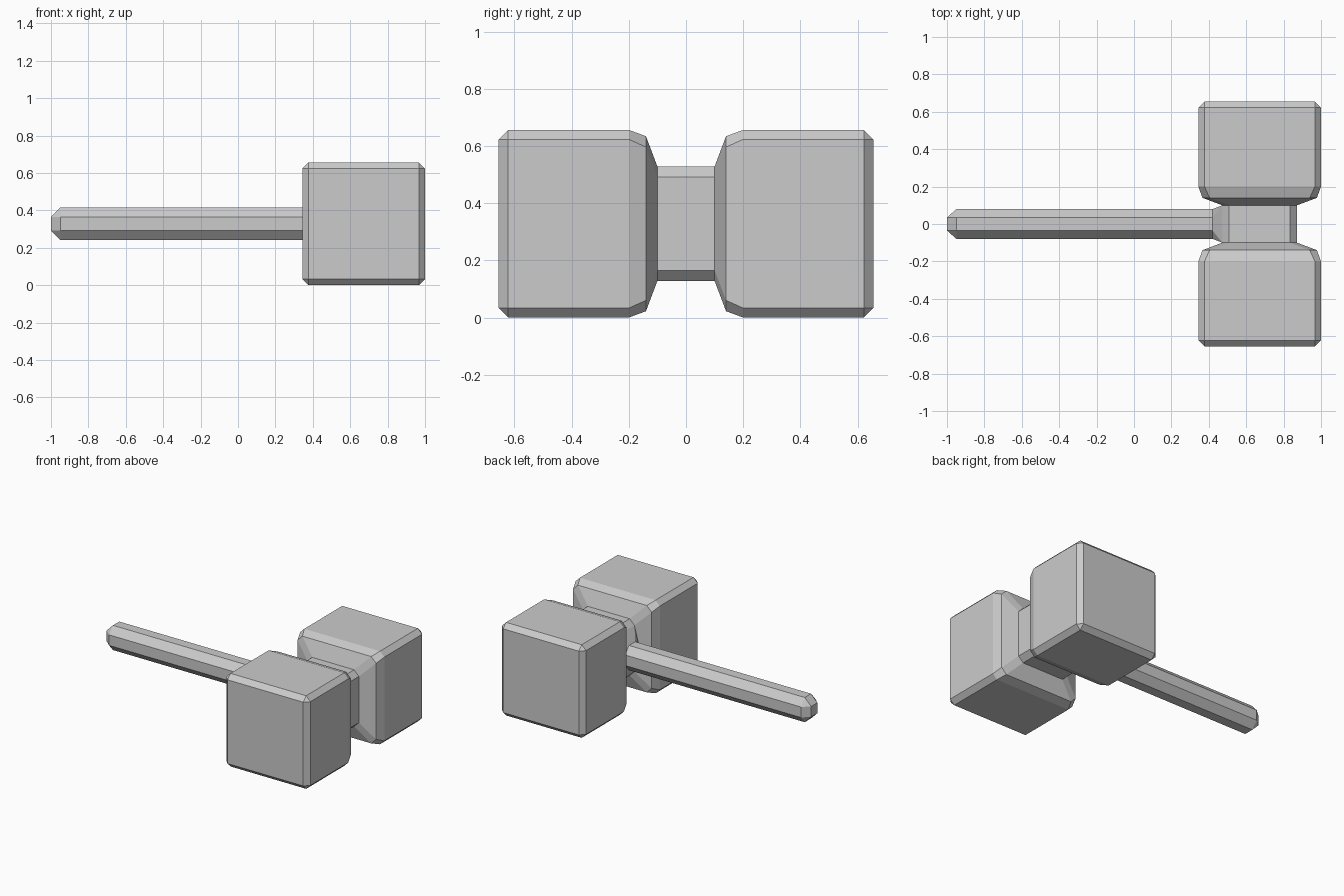
import bpy, bmesh
from mathutils import Vector

if "Cube" in bpy.data.objects:
    bpy.data.objects.remove(bpy.data.objects["Cube"])


def chamfered_ring(hu, hv, fu, fv):
    """Rectangle of half size hu x hv whose flat sides have half length fu, fv."""
    return [(hu, -fv), (hu, fv), (fu, hv), (-fu, hv),
            (-hu, fv), (-hu, -fv), (-fu, -hv), (fu, -hv)]


def loft(name, sections, place, cap_last=True):
    """Skin the sections (position, hu, hv, fu, fv) into one flat-shaded object."""
    bm = bmesh.new()
    rings = [[bm.verts.new(place(pos, u, v)) for u, v in chamfered_ring(*size)]
             for pos, *size in sections]
    for a, b in zip(rings, rings[1:]):
        for i in range(8):
            j = (i + 1) % 8
            bm.faces.new((a[i], a[j], b[j], b[i]))
    bm.faces.new(rings[0])
    if cap_last:
        bm.faces.new(rings[-1])
    bmesh.ops.remove_doubles(bm, verts=bm.verts, dist=0.0005)
    bmesh.ops.recalc_face_normals(bm, faces=bm.faces)
    mesh = bpy.data.meshes.new(name)
    bm.to_mesh(mesh)
    bm.free()
    obj = bpy.data.objects.new(name, mesh)
    bpy.context.collection.objects.link(obj)
    return obj


CX, CZ = 0.672, 0.328

# Hammer head: two chamfered blocks joined by a narrow neck, lofted along y
half = [(0.655, 0.295, 0.295),
        (0.622, 0.328, 0.295),
        (0.20, 0.328, 0.295),
        (0.14, 0.306, 0.268),
        (0.10, 0.20, 0.163)]
profile = [(-y, h, f) for y, h, f in half] + half[::-1]
loft("hammer_head", [(y, h, h, f, f) for y, h, f in profile],
     lambda y, u, v: Vector((CX + u, y, CZ + v)))

# Handle: octagonal bar with a bevelled end, flaring onto the neck's side face
loft("handle",
     [(-1.0, 0.035, 0.037, 0.035, 0.037),
      (-0.95, 0.079, 0.087, 0.035, 0.037),
      (0.42, 0.079, 0.087, 0.035, 0.037),
      (CX - 0.20, 0.10, 0.163, 0.10, 0.163)],
     lambda x, u, v: Vector((x, u, CZ + v)), cap_last=False)
